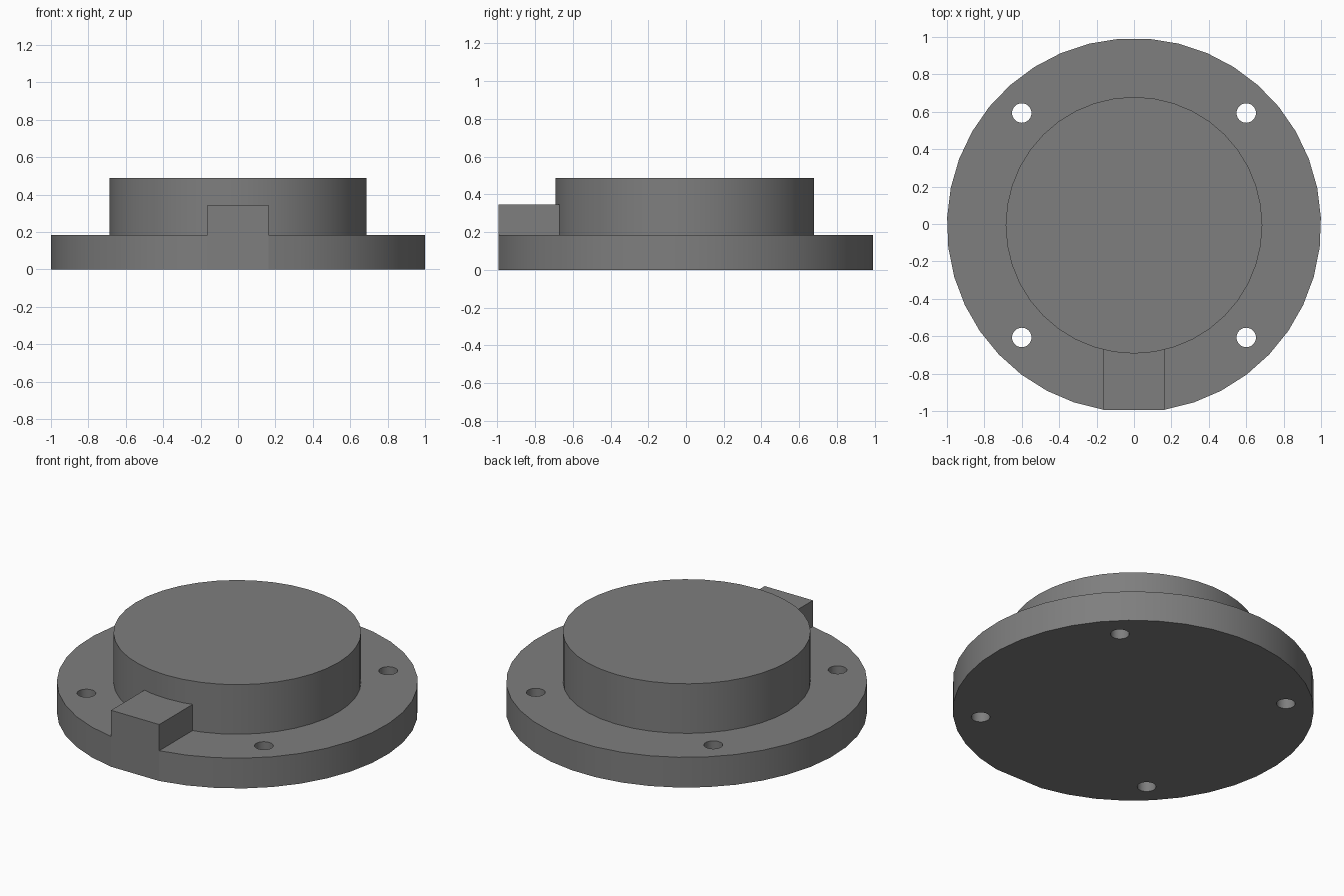
import bpy, bmesh
from math import radians, sin, cos, asin, sqrt, pi

cube = bpy.data.objects.get("Cube")
if cube:
    bpy.data.objects.remove(cube, do_unlink=True)

HALF = 0.163                      # half width of the key block
FRONT = -sqrt(1 - HALF ** 2)      # flat cut on the flange rim
SHIFT = -(1 + FRONT) / 2          # centres the flange in y
FLANGE_TOP, KEY_TOP, BOSS_TOP = 0.185, 0.345, 0.488

metal = bpy.data.materials.new("grey_metal")
metal.use_nodes = True
grey = (0.21, 0.21, 0.21, 1)
metal.diffuse_color = grey
metal.node_tree.nodes["Principled BSDF"].inputs["Base Color"].default_value = grey


def prism(name, outline, z0, z1):
    """Extrude a closed xy outline from z0 to z1."""
    bm = bmesh.new()
    face = bm.faces.new([bm.verts.new((x, y + SHIFT, z0)) for x, y in outline])
    top = bmesh.ops.extrude_face_region(bm, geom=[face])["geom"]
    bmesh.ops.translate(bm, vec=(0, 0, z1 - z0),
                        verts=[v for v in top if isinstance(v, bmesh.types.BMVert)])
    bmesh.ops.recalc_face_normals(bm, faces=bm.faces)
    mesh = bpy.data.meshes.new(name)
    bm.to_mesh(mesh)
    bm.free()
    mesh.materials.append(metal)
    obj = bpy.data.objects.new(name, mesh)
    bpy.context.collection.objects.link(obj)
    return obj


def arc(radius, start, sweep, count, cx=0, cy=0):
    return [(cx + radius * cos(start + sweep * i / count),
             cy + radius * sin(start + sweep * i / count)) for i in range(count)]


def combine(target, tool, operation):
    """Apply a boolean and remove the tool."""
    mod = target.modifiers.new(operation, "BOOLEAN")
    mod.operation, mod.object, mod.solver = operation, tool, "EXACT"
    bpy.ops.object.select_all(action="DESELECT")
    bpy.context.view_layer.objects.active = target
    target.select_set(True)
    bpy.ops.object.modifier_apply(modifier=mod.name)
    bpy.data.objects.remove(tool, do_unlink=True)


# Flange: round plate with a flat at the front
a = asin(HALF)
rim = arc(1, -pi / 2 + a, 2 * pi - 2 * a, 37) + [(-HALF, FRONT)]
flange = prism("flange_with_boss", rim, 0, FLANGE_TOP)

# Raised round boss
boss = prism("boss", arc(0.686, 0, 2 * pi, 40), 0.05, BOSS_TOP)
combine(flange, boss, "UNION")

# Key block, flush with the flat and running into the boss
key = prism("key_block", [(-HALF, FRONT), (HALF, FRONT), (HALF, -0.6), (-HALF, -0.6)],
            0.05, KEY_TOP)
combine(flange, key, "UNION")

# Four bolt holes through the flange
for sx in (-1, 1):
    for sy in (-1, 1):
        cutter = prism("bolt_hole_cutter", arc(0.052, 0, 2 * pi, 36, 0.6 * sx, 0.6 * sy),
                       -0.1, 0.3)
        cutter.hide_render = True
        combine(flange, cutter, "DIFFERENCE")

# Merge flat faces and smooth the round walls
bm = bmesh.new()
bm.from_mesh(flange.data)
bmesh.ops.remove_doubles(bm, verts=bm.verts, dist=0.0001)
bm.to_mesh(flange.data)
bm.free()
bpy.ops.object.shade_smooth_by_angle(angle=radians(12))
